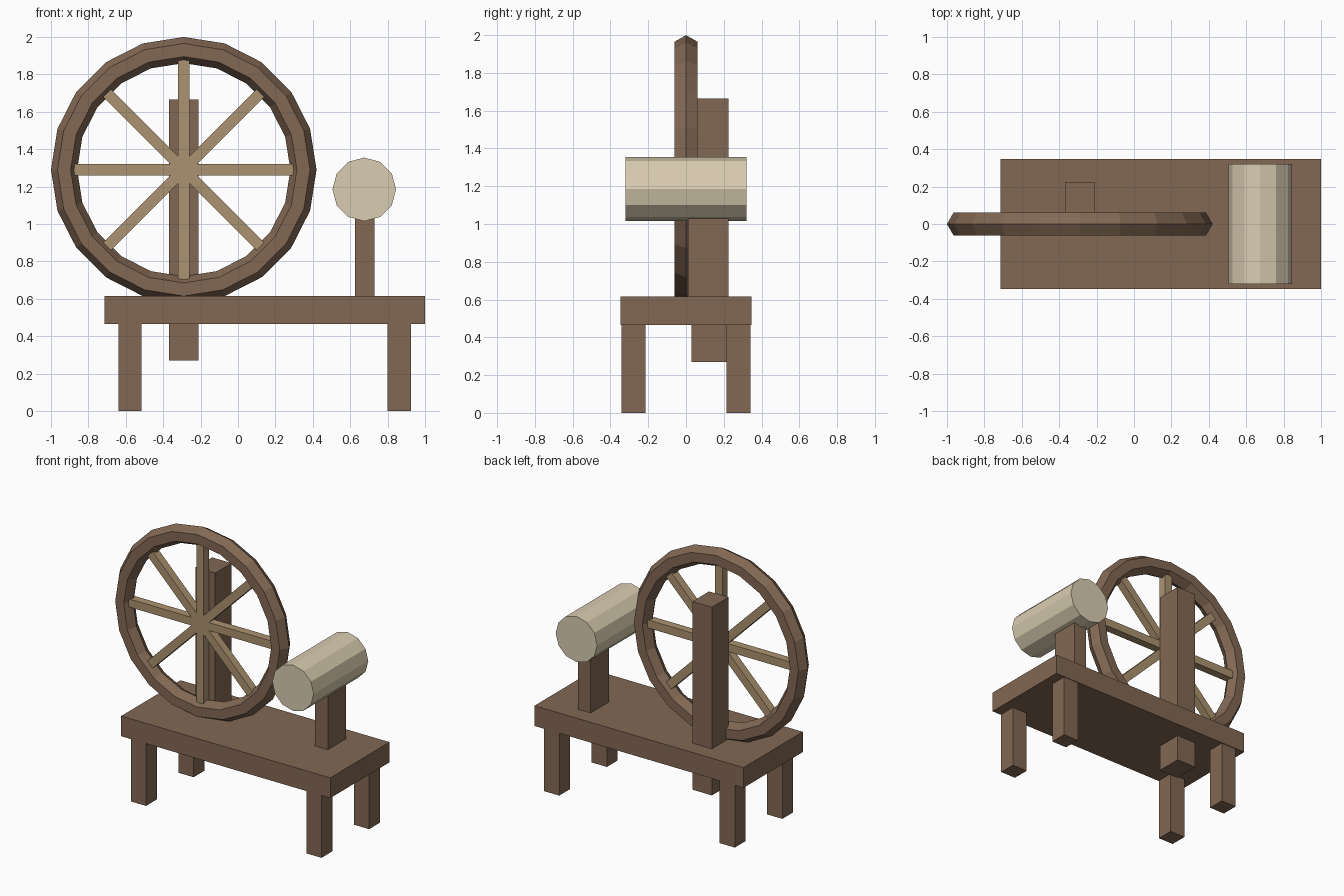
import bpy, math
from mathutils import Matrix

if "Cube" in bpy.data.objects:
    bpy.data.objects.remove(bpy.data.objects["Cube"])

def mat(name, rgb):
    m = bpy.data.materials.new(name)
    m.diffuse_color = (*rgb, 1)
    m.use_nodes = True
    m.node_tree.nodes["Principled BSDF"].inputs["Base Color"].default_value = m.diffuse_color
    return m

WOOD = mat("dark wood", (0.223, 0.138, 0.087))
LIGHT = mat("light wood", (0.41, 0.29, 0.16))
FIBRE = mat("cream fibre", (0.70, 0.61, 0.44))

def finish(name, m):
    o = bpy.context.object
    o.name = name
    o.data.materials.append(m)
    return o

def box(name, m, x0, x1, y0, y1, z0, z1):
    bpy.ops.mesh.primitive_cube_add(size=1)
    o = finish(name, m)
    o.data.transform(Matrix.Translation(((x0 + x1) / 2, (y0 + y1) / 2, (z0 + z1) / 2))
                     @ Matrix.Diagonal((x1 - x0, y1 - y0, z1 - z0, 1)))
    return o

# bench and legs
box("bench", WOOD, -0.715, 1.0, -0.347, 0.347, 0.465, 0.615)
for side, x in (("left", -0.64), ("right", 0.80)):
    for end, y in (("front", -0.342), ("back", 0.215)):
        box(f"{end}_{side}_leg", WOOD, x, x + 0.125, y, y + 0.127, 0, 0.466)

# wheel post (runs through the bench) and spool post
box("wheel_post", WOOD, -0.37, -0.21, 0.03, 0.225, 0.27, 1.665)
box("spool_post", WOOD, 0.625, 0.73, 0.01, 0.225, 0.61, 1.06)

# wheel rim: hexagonal section, 20 sides
centre = Matrix.Translation((-0.29, 0, 1.29))
bpy.ops.mesh.primitive_torus_add(major_segments=20, minor_segments=6,
                                 major_radius=0.64, minor_radius=0.07)
rim = finish("wheel_rim", WOOD)
rim.data.transform(centre @ Matrix.Rotation(math.pi / 2, 4, 'X'))

# spokes: four full-width beams crossing at the hub
for i in range(4):
    s = box(f"spoke_{i + 1}", LIGHT, -0.595, 0.595, -0.03, 0.03, -0.03, 0.03)
    s.data.transform(centre @ Matrix.Rotation(i * math.pi / 4, 4, 'Y'))

# spool of fibre
bpy.ops.mesh.primitive_cylinder_add(vertices=12, radius=0.17, depth=0.64)
spool = finish("spool", FIBRE)
spool.data.transform(Matrix.Translation((0.675, 0, 1.185)) @ Matrix.Rotation(math.pi / 2, 4, 'X'))
